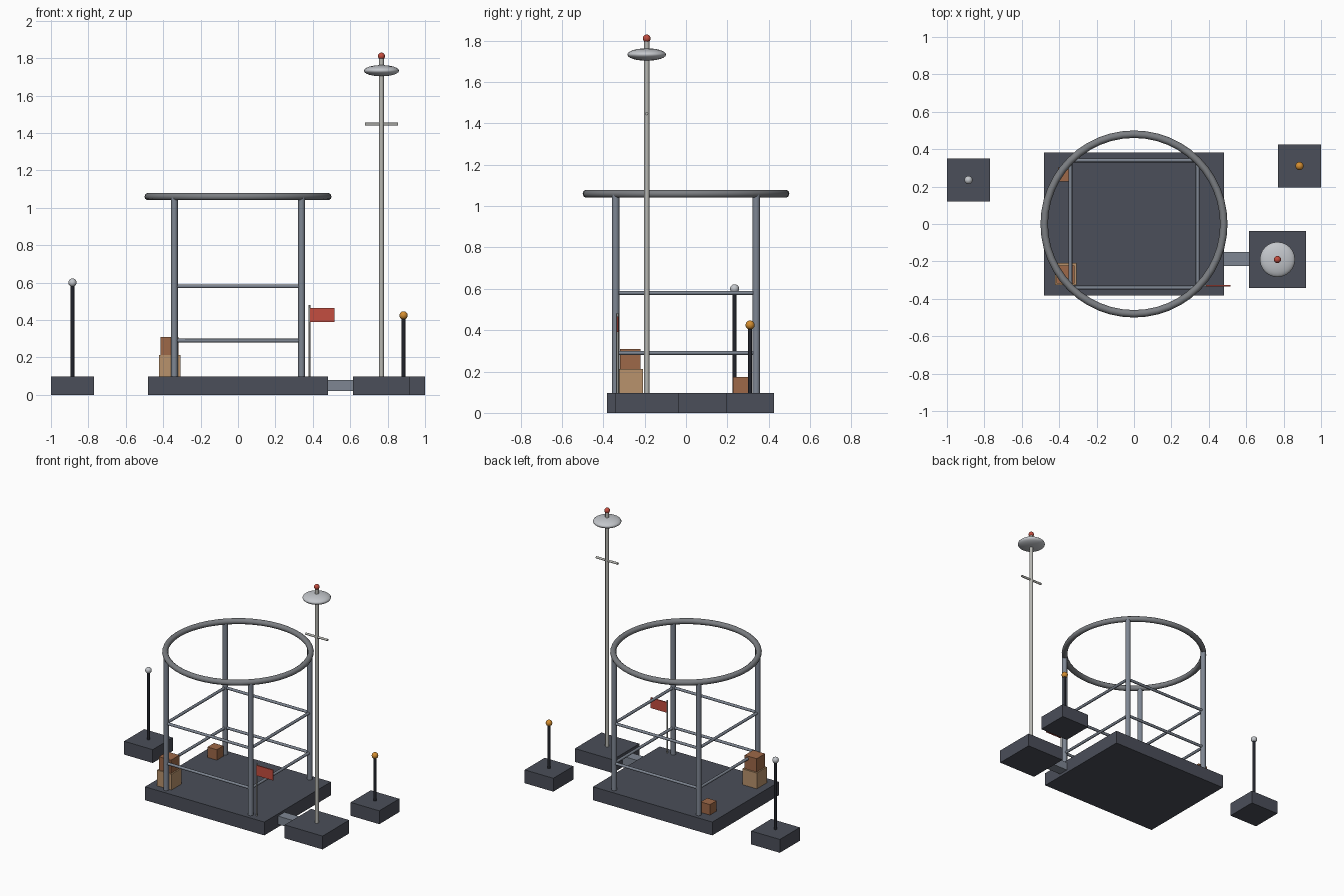
import bpy, math
from mathutils import Vector

if "Cube" in bpy.data.objects:
    bpy.data.objects.remove(bpy.data.objects["Cube"])


def mat(name, r, g, b):
    m = bpy.data.materials.new(name)
    m.diffuse_color = (r, g, b, 1)
    m.use_nodes = True
    m.node_tree.nodes["Principled BSDF"].inputs["Base Color"].default_value = m.diffuse_color
    return m


SLATE = mat("dark_slate", 0.07, 0.077, 0.1)
STEEL = mat("blue_steel", 0.21, 0.24, 0.29)
RING = mat("ring_grey", 0.2, 0.21, 0.225)
MAST = mat("mast_grey", 0.48, 0.48, 0.45)
LIGHT = mat("light_grey", 0.55, 0.57, 0.6)
BLACK = mat("near_black", 0.015, 0.017, 0.024)
RED = mat("red", 0.55, 0.075, 0.05)
ORANGE = mat("orange", 0.66, 0.27, 0.03)
TAN = mat("tan", 0.48, 0.29, 0.15)
BROWN = mat("brown", 0.34, 0.14, 0.065)
TOP = 0.097


def finish(name, m, smooth=False):
    o = bpy.context.object
    o.name = name
    o.data.materials.append(m)
    if smooth:
        bpy.ops.object.shade_smooth_by_angle(angle=math.radians(50))
    return o


def box(name, m, x0, x1, y0, y1, z0, z1):
    bpy.ops.mesh.primitive_cube_add(size=1, location=((x0 + x1) / 2, (y0 + y1) / 2, (z0 + z1) / 2))
    o = finish(name, m)
    o.scale = (x1 - x0, y1 - y0, z1 - z0)


def rod(name, m, a, b, r, sides=12):
    a, b = Vector(a), Vector(b)
    bpy.ops.mesh.primitive_cylinder_add(vertices=sides, radius=r, depth=(b - a).length, location=(a + b) / 2)
    o = finish(name, m, True)
    o.rotation_euler = (b - a).to_track_quat('Z', 'Y').to_euler()


def ball(name, m, loc, r, flat=1.0, seg=16, rings=10):
    bpy.ops.mesh.primitive_uv_sphere_add(segments=seg, ring_count=rings, radius=r, location=loc)
    o = finish(name, m, True)
    o.scale.z = flat


# main platform, mast pad and link between them
box("main_platform", SLATE, -0.48, 0.48, -0.383, 0.383, 0, TOP)
box("mast_pad", SLATE, 0.615, 0.92, -0.342, -0.037, 0, TOP)
box("link_bridge", STEEL, 0.47, 0.62, -0.225, -0.15, 0.02, 0.08)

# cage: corner posts, two levels of rails, top ring
P = 0.34
corners = [(-P, -P), (P, -P), (P, P), (-P, P)]
for i, (x, y) in enumerate(corners):
    rod(f"corner_post_{i}", STEEL, (x, y, TOP - 0.01), (x, y, 1.06), 0.018)
    nx, ny = corners[(i + 1) % 4]
    for z in (0.29, 0.58):
        rod(f"rail_{i}_{z}", STEEL, (x, y, z), (nx, ny, z), 0.01, 8)
bpy.ops.mesh.primitive_torus_add(major_segments=48, minor_segments=10, major_radius=0.48,
                                 minor_radius=0.02, location=(0, 0, 1.06))
finish("top_ring", RING, True)

# tall mast with crossbar, dish and beacon
mx, my = 0.767, -0.19
rod("mast", MAST, (mx, my, TOP - 0.01), (mx, my, 1.8), 0.013)
rod("mast_crossbar", MAST, (mx - 0.088, my, 1.447), (mx + 0.088, my, 1.447), 0.008, 8)
ball("mast_dish", LIGHT, (mx, my, 1.733), 0.094, 0.32, 24, 12)
ball("mast_beacon", RED, (mx, my, 1.811), 0.019)

# two outlying pads with marker lamps
for side, x, y, h, m in (("left", -0.885, 0.235, 0.6, LIGHT), ("right", 0.885, 0.31, 0.425, ORANGE)):
    box(f"{side}_pad", SLATE, x - 0.115, x + 0.115, y - 0.115, y + 0.115, 0, TOP)
    rod(f"{side}_lamp_pole", BLACK, (x, y, TOP - 0.01), (x, y, h), 0.01, 10)
    ball(f"{side}_lamp", m, (x, y, h), 0.022)

# flag
rod("flag_pole", MAST, (0.382, -0.33, TOP - 0.01), (0.382, -0.33, 0.48), 0.005, 8)
box("flag", RED, 0.382, 0.515, -0.334, -0.326, 0.39, 0.465)

# crates
box("large_crate", TAN, -0.423, -0.307, -0.325, -0.209, TOP, 0.212)
box("upper_crate", BROWN, -0.414, -0.317, -0.318, -0.221, 0.212, 0.309)
box("small_crate", BROWN, -0.405, -0.33, 0.228, 0.303, TOP, 0.173)
